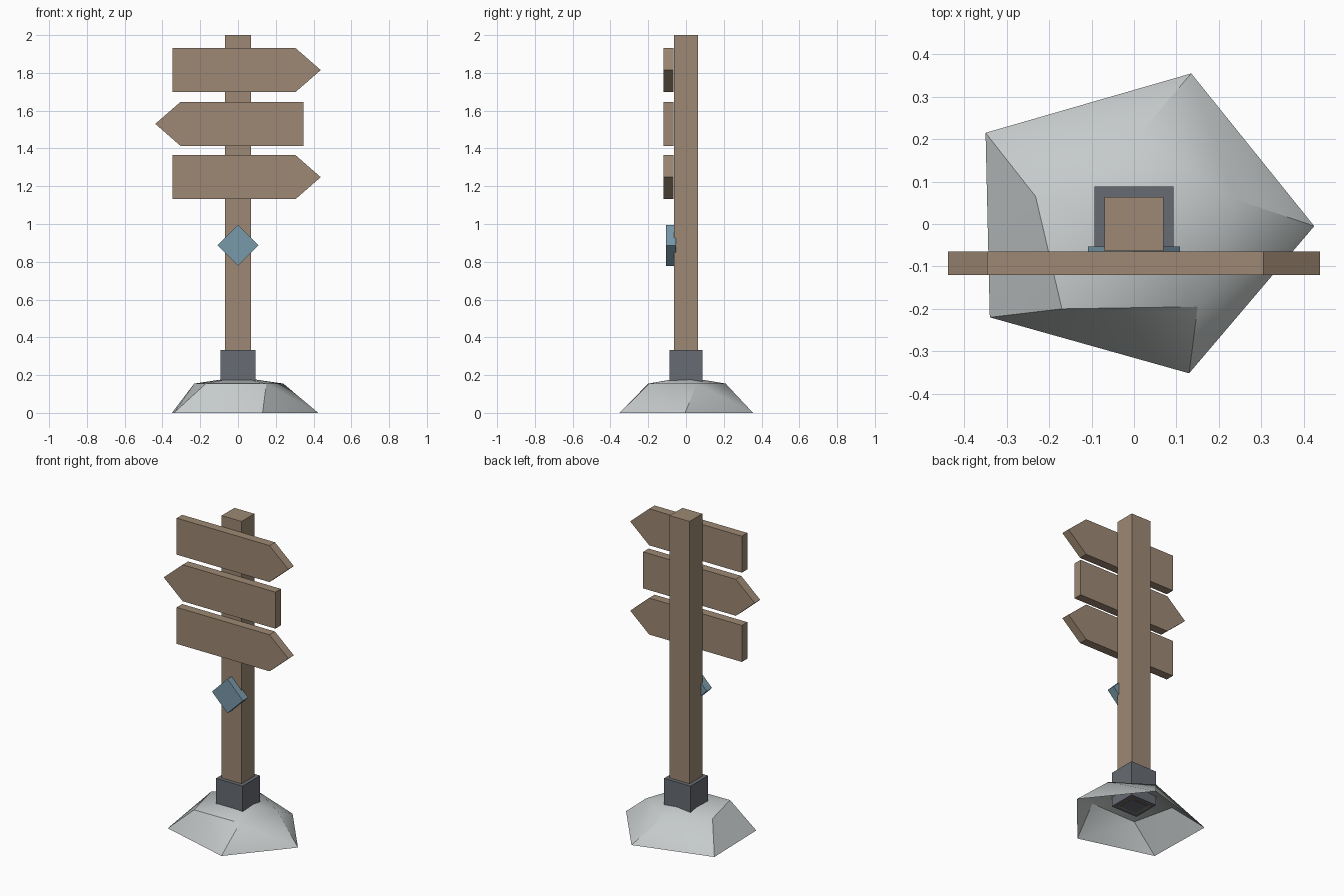
import bpy, bmesh, math

cube = bpy.data.objects.get("Cube")
if cube:
    bpy.data.objects.remove(cube, do_unlink=True)


def material(name, rgb):
    mat = bpy.data.materials.new(name)
    mat.use_nodes = True
    color = (*rgb, 1)
    mat.diffuse_color = color
    mat.node_tree.nodes["Principled BSDF"].inputs["Base Color"].default_value = color
    return mat


wood = material("wood", (0.34, 0.25, 0.175))
stone = material("pale stone", (0.56, 0.59, 0.59))
iron = material("dark iron", (0.135, 0.148, 0.17))
blue = material("slate blue", (0.19, 0.32, 0.40))


def finish(bm, name, mat):
    bmesh.ops.recalc_face_normals(bm, faces=bm.faces)
    mesh = bpy.data.meshes.new(name)
    bm.to_mesh(mesh)
    bm.free()
    mesh.materials.append(mat)
    obj = bpy.data.objects.new(name, mesh)
    bpy.context.collection.objects.link(obj)
    return obj


def plank(name, outline, y_front, y_back, mat):
    """Extrude an (x, z) outline from front to back."""
    bm = bmesh.new()
    face = bm.faces.new([bm.verts.new((x, y_front, z)) for x, z in outline])
    moved = bmesh.ops.extrude_face_region(bm, geom=[face])["geom"]
    bmesh.ops.translate(bm, vec=(0, y_back - y_front, 0),
                        verts=[v for v in moved if isinstance(v, bmesh.types.BMVert)])
    return finish(bm, name, mat)


def block(name, half_x, half_y, low, high, mat):
    outline = [(-half_x, low), (half_x, low), (half_x, high), (-half_x, high)]
    return plank(name, outline, -half_y, half_y, mat)


# Post and its metal collar
block("post", 0.07, 0.064, 0.108, 2.0, wood)
block("collar", 0.093, 0.088, 0.11, 0.333, iron)
block("post_end_cap", 0.06, 0.054, 0.106, 0.15, iron)

# Arrow boards, pointing alternately left and right
for name, z, side in (("upper_sign", 1.815, 1), ("middle_sign", 1.53, -1), ("lower_sign", 1.248, 1)):
    h = 0.116
    shape = [(-0.347, -h), (0.305, -h), (0.438, 0), (0.305, h), (-0.347, h)]
    plank(name, [(side * x, z + dz) for x, dz in shape], -0.12, -0.065, wood)

# Diamond marker
r, z = 0.109, 0.887
plank("diamond_marker", [(0, z - r), (r, z), (0, z + r), (-r, z)], -0.106, -0.053, blue)

# Hollow rock: irregular foot ring, shoulder ring and a low peak
foot = [(0.425, -0.005), (0.135, 0.355), (-0.35, 0.215), (-0.34, -0.22), (0.13, -0.352)]
shoulder = [(0.24, 0.058), (0.01, 0.21), (-0.232, 0.065), (-0.17, -0.2), (0.15, -0.195)]
bm = bmesh.new()
low = [bm.verts.new((x, y, 0)) for x, y in foot]
mid = [bm.verts.new((x, y, 0.155)) for x, y in shoulder]
peak = bm.verts.new((0, 0, 0.19))
for i in range(5):
    j = (i + 1) % 5
    bm.faces.new((low[i], low[j], mid[i]))
    bm.faces.new((low[j], mid[j], mid[i]))
    bm.faces.new((mid[i], mid[j], peak))
rock = finish(bm, "rock_base", stone)
bpy.ops.object.select_all(action='DESELECT')
rock.select_set(True)
bpy.context.view_layer.objects.active = rock
bpy.ops.object.shade_smooth_by_angle(angle=math.radians(30))
